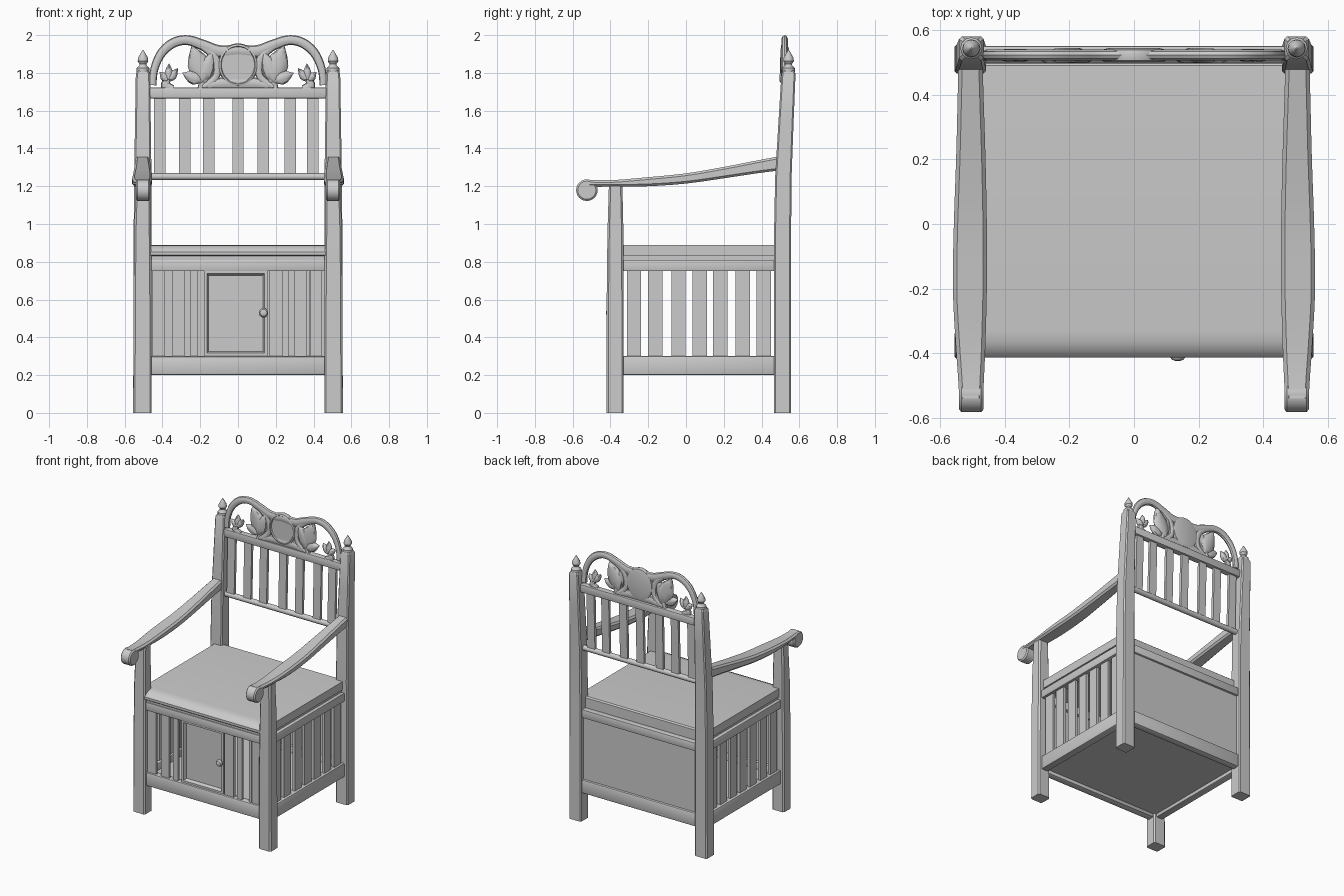
import bpy, bmesh, math
from mathutils import Vector

if "Cube" in bpy.data.objects:
    bpy.data.objects.remove(bpy.data.objects["Cube"])

mat = bpy.data.materials.new("plain_grey")
mat.diffuse_color = (0.6, 0.6, 0.6, 1)
mat.use_nodes = True
mat.node_tree.nodes["Principled BSDF"].inputs["Base Color"].default_value = mat.diffuse_color


def finish(name, bm, smooth=True):
    bmesh.ops.recalc_face_normals(bm, faces=bm.faces)
    me = bpy.data.meshes.new(name)
    bm.to_mesh(me)
    bm.free()
    ob = bpy.data.objects.new(name, me)
    bpy.context.collection.objects.link(ob)
    me.materials.append(mat)
    if smooth:
        bpy.ops.object.select_all(action='DESELECT')
        ob.select_set(True)
        bpy.context.view_layer.objects.active = ob
        bpy.ops.object.shade_smooth_by_angle(angle=math.radians(35))
    return ob


def box(name, x, y, z, bevel=0.0):
    bm = bmesh.new()
    bmesh.ops.create_cube(bm, size=1)
    for v in bm.verts:
        v.co = [lo + (hi - lo) * (c + 0.5) for c, (lo, hi) in zip(v.co, (x, y, z))]
    if bevel:
        bmesh.ops.bevel(bm, geom=bm.edges[:], offset=bevel, segments=2,
                        profile=0.5, affect='EDGES')
    return finish(name, bm, bool(bevel))


def loft(name, rings):
    bm = bmesh.new()
    rows = [[bm.verts.new(p) for p in r] for r in rings]
    n = len(rows[0])
    for a, b in zip(rows, rows[1:]):
        for i in range(n):
            bm.faces.new((a[i], a[(i + 1) % n], b[(i + 1) % n], b[i]))
    bm.faces.new(rows[0])
    bm.faces.new(rows[-1])
    return finish(name, bm)


def chamfered(u0, u1, v0, v1, c):
    return [(u0 + c, v0), (u1 - c, v0), (u1, v0 + c), (u1, v1 - c),
            (u1 - c, v1), (u0 + c, v1), (u0, v1 - c), (u0, v0 + c)]


def spline(pts, steps=5):
    """Catmull-Rom curve through points of any dimension."""
    p = [pts[0]] + list(pts) + [pts[-1]]
    out = []
    for a, b, c, d in zip(p, p[1:], p[2:], p[3:]):
        for k in range(steps):
            t = k / steps
            out.append([0.5 * (2 * B + (C - A) * t + (2 * A - 5 * B + 4 * C - D) * t * t
                               + (3 * B - A - 3 * C + D) * t ** 3)
                        for A, B, C, D in zip(a, b, c, d)])
    return out + [list(pts[-1])]


def sweep(name, pts, y, depth, s=1, sides=10):
    """Oval section along an (x, z, half width) path in the crest plane."""
    rings = []
    for i, (x, z, w) in enumerate(pts):
        a, b = pts[max(i - 1, 0)], pts[min(i + 1, len(pts) - 1)]
        t = Vector((b[0] - a[0], b[1] - a[1])).normalized()
        rings.append([(s * (x - t.y * w * math.cos(q)), y + depth * min(1, w / 0.015) * math.sin(q),
                       z + t.x * w * math.cos(q))
                      for q in (2 * math.pi * k / sides for k in range(sides))])
    return loft(name, rings)


def petal(name, base, tip, w, y, depth, s):
    prof = ((0, .15), (.15, .65), (.35, 1), (.55, .95), (.75, .62), (.9, .25), (1, .03))
    sweep(name, [(base[0] + (tip[0] - base[0]) * t, base[1] + (tip[1] - base[1]) * t, w * r)
                 for t, r in prof], y, depth, s)


def lathe(name, prof, centre, n=12, axis='Z'):
    rings = []
    for r, h in prof:
        ring = []
        for k in range(n):
            q = 2 * math.pi * k / n
            c, d = r * math.cos(q), r * math.sin(q)
            off = {'Z': (c, d, h), 'Y': (c, h, d), 'X': (h, c, d)}[axis]
            ring.append(Vector(centre) + Vector(off))
        rings.append(ring)
    return loft(name, rings)


for s, side in ((-1, "left"), (1, "right")):
    # back post: straight below, leaning back above the arm
    loft(side + "_back_post", [[(s * u, v, z) for u, v in chamfered(x0, x1, y0, y1, .008)]
         for z, x0, x1, y0, y1 in ((0, .457, .555, .465, .556), (.9, .457, .553, .465, .556),
                                   (1.25, .458, .55, .472, .559), (1.55, .462, .545, .49, .57),
                                   (1.795, .465, .541, .505, .58), (1.812, .475, .53, .515, .572))])
    lathe(side + "_finial", ((.034, 1.80), (.034, 1.825), (.02, 1.838), (.018, 1.846), (.028, 1.862),
                             (.026, 1.88), (.012, 1.905), (.002, 1.922)), (s * .503, .543, 0))
    # front leg
    loft(side + "_front_leg", [[(s * u, v, z) for u, v in chamfered(x0, x1, y0, y1, .01)]
         for z, x0, x1, y0, y1 in ((0, .457, .555, -.42, -.33), (.6, .457, .553, -.42, -.33),
                                   (.95, .46, .55, -.416, -.331), (1.215, .463, .542, -.408, -.337))])
    # arm: y, bottom, top, inner x, outer x
    arm = spline(((-.54, 1.195, 1.236, .467, .54), (-.46, 1.197, 1.232, .463, .545),
                  (-.36, 1.198, 1.234, .459, .552), (-.2, 1.2, 1.248, .455, .56),
                  (0, 1.214, 1.268, .455, .557), (.2, 1.242, 1.302, .459, .55),
                  (.36, 1.266, 1.333, .464, .546), (.49, 1.283, 1.358, .468, .543)), 3)
    loft(side + "_arm", [[(s * u, y, v) for u, v in chamfered(x0, x1, b, t, .012)]
                         for y, b, t, x0, x1 in arm])
    lathe(side + "_arm_scroll", ((.048, -.038), (.057, -.03), (.057, .03), (.048, .038)),
          (s * .503, -.525, 1.179), 24, 'X')
    # side rails and slats
    xs = sorted((s * .475, s * .53))
    box(side + "_lower_rail", xs, (-.36, .49), (.2, .3), .008)
    box(side + "_upper_rail", xs, (-.36, .49), (.75, .81), .005)
    xs = sorted((s * .492, s * .512))
    for i, y in enumerate((-.275, -.163, -.04, .073, .182, .3, .412)):
        box(f"{side}_slat_{i}", xs, (y - .038, y + .038), (.29, .76))

    # crest arch, inner scroll and foot
    sweep(side + "_crest_arch", spline(
        ((-.452, 1.735, .02), (-.443, 1.82, .021), (-.405, 1.905, .024), (-.34, 1.96, .026),
         (-.265, 1.973, .026), (-.18, 1.945, .029), (-.1, 1.915, .032), (0, 1.92, .03))), .522, .018, s)
    sweep(side + "_crest_scroll", spline(
        ((-.19, 1.94, .018), (-.135, 1.9, .024), (-.11, 1.84, .022), (-.115, 1.785, .02),
         (-.15, 1.745, .022), (-.19, 1.725, .014))), .522, .017, s)
    sweep(side + "_crest_foot", spline(((-.16, 1.73, .02), (-.09, 1.745, .03), (0, 1.745, .03))),
          .522, .017, s)
    # large carved leaf with two lobes, and a small flower bud
    petal(side + "_outer_leaf", (-.17, 1.75), (-.245, 1.945), .062, .522, .024, s)
    petal(side + "_inner_leaf", (-.2, 1.745), (-.135, 1.915), .045, .517, .02, s)
    petal(side + "_side_leaf", (-.19, 1.755), (-.295, 1.80), .035, .515, .02, s)
    sweep(side + "_leaf_stem", spline(((-.2, 1.715, .015), (-.19, 1.745, .018), (-.185, 1.77, .014))),
          .522, .015, s)
    for i, tip in enumerate(((-.415, 1.805), (-.365, 1.85), (-.318, 1.825))):
        petal(f"{side}_bud_petal_{i}", (-.368, 1.755), tip, .022, .522, .02, s)
    sweep(side + "_bud_stem", spline(((-.345, 1.715, .02), (-.385, 1.735, .025), (-.365, 1.77, .012))),
          .522, .015, s)

# oval medallion with raised rim
med = lathe("medallion", ((.08, .02), (.104, .014), (.108, 0), (.104, -.018), (.094, -.022),
                          (.09, -.014)), (0, 0, 0), 40, 'Y')
med.scale = (.97, 1, 1.06)
med.location = (0, .524, 1.842)

# backrest
box("backrest_top_rail", (-.475, .475), (.505, .55), (1.665, 1.722), .006)
lathe("backrest_lower_rail", ((.019, -.475), (.019, .475)), (0, .515, 1.251), 12, 'X')
for i, x in enumerate((-.415, -.282, -.155, 0, .133, .277, .395)):
    loft(f"backrest_slat_{i}", [[(x - .03, y - .01, z), (x + .03, y - .01, z),
                                 (x + .03, y + .01, z), (x - .03, y + .01, z)]
                                for y, z in ((.515, 1.25), (.527, 1.68))])

# seat with rolled front edge
seat = ((.5, .83), (.5, .882), (.49, .89), (-.33, .89), (-.365, .886), (-.395, .873),
        (-.412, .853), (-.412, .836), (-.405, .83))
loft("seat", [[(x, y, z) for y, z in seat] for x in (-.515, .515)])
box("seat_frame", (-.505, .505), (-.395, .5), (.806, .831))

# front and back rails, back panel, floor
for part, y0, y1 in (("front", -.40, -.345), ("back", .485, .54)):
    box(part + "_lower_rail", (-.475, .475), (y0, y1), (.2, .3), .012)
    box(part + "_upper_rail", (-.475, .475), (y0, y1), (.75, .81), .005)
box("back_panel", (-.47, .47), (.5, .525), (.29, .76))
box("floor", (-.5, .5), (-.37, .51), (.225, .25))

# front slats beside the door
for i, (a, b) in enumerate(((-.456, -.387), (-.347, -.282), (-.252, -.212),
                            (.165, .237), (.264, .303), (.36, .38), (.384, .445))):
    box(f"front_slat_{i}", (a, b), (-.388, -.37), (.29, .76))

# door with sunken panel and knob
bm = bmesh.new()
bmesh.ops.create_cube(bm, size=1)
for v in bm.verts:
    v.co = (-.012 + v.co.x * .335, -.373 + v.co.y * .036, .527 + v.co.z * .45)
front = [f for f in bm.faces if f.calc_center_median().y < -.385]
bmesh.ops.inset_region(bm, faces=front, thickness=.02)
bmesh.ops.inset_region(bm, faces=front, thickness=.014, depth=-.024)
finish("door", bm, False)
lathe("door_knob", ((.01, .02), (.01, 0), (.022, -.008), (.025, -.018), (.018, -.029), (.004, -.033)),
      (.135, -.391, .53), 16, 'Y')
